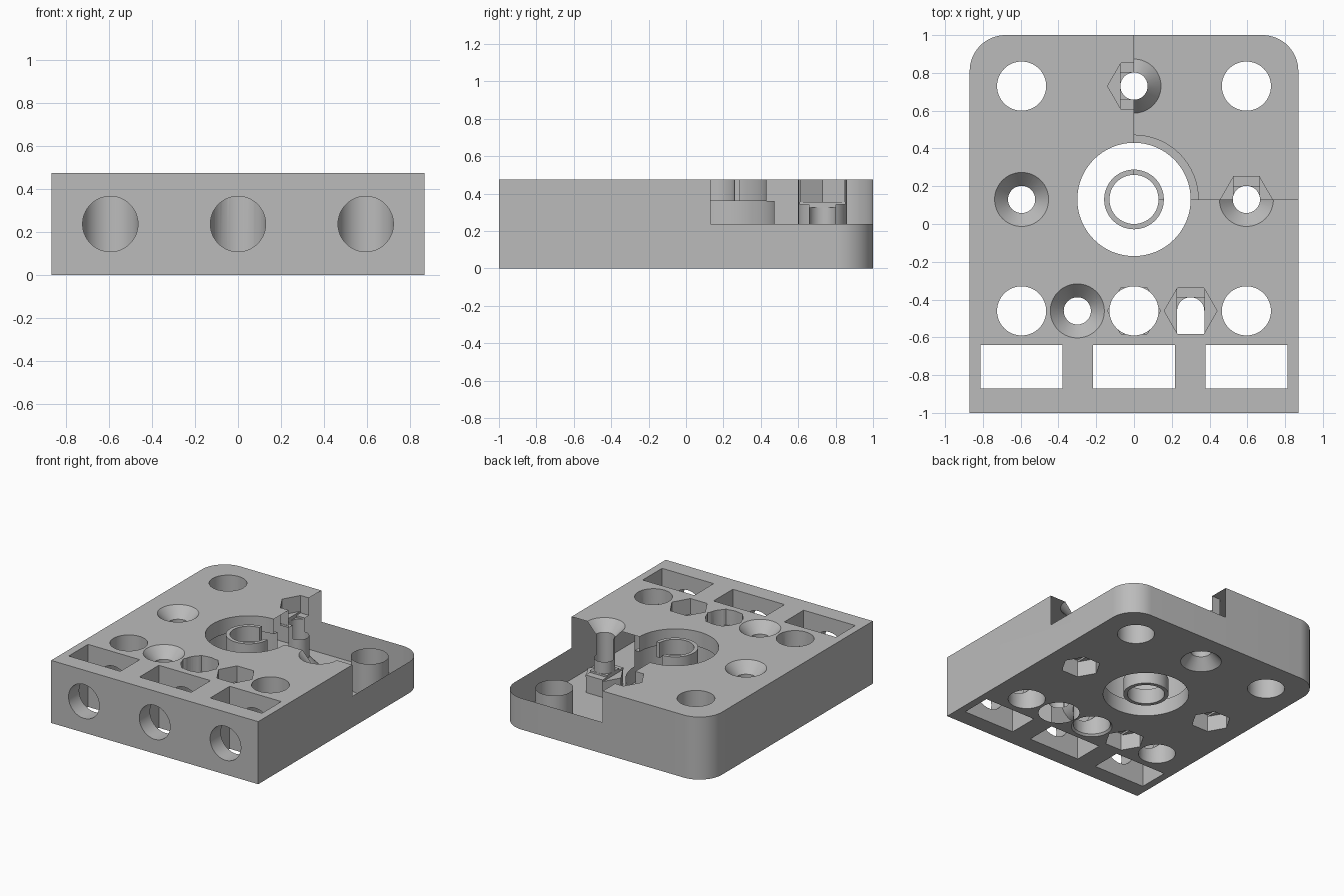
import bpy, bmesh
from math import pi, radians
from mathutils import Matrix

cube = bpy.data.objects.get("Cube")
if cube:
    bpy.data.objects.remove(cube, do_unlink=True)

H = 0.475            # plate height
MID = H / 2
HOLE, SCREW, SINK, NUT = 0.13, 0.072, 0.143, 0.14
LOW, HIGH = 0.115, 0.36   # bearing pocket levels

grey = bpy.data.materials.new("plain grey")
grey.use_nodes = True
grey.diffuse_color = (0.5, 0.5, 0.5, 1)
grey.node_tree.nodes["Principled BSDF"].inputs["Base Color"].default_value = (0.5, 0.5, 0.5, 1)


def make(name, bm):
    mesh = bpy.data.meshes.new(name)
    bm.to_mesh(mesh)
    bm.free()
    ob = bpy.data.objects.new(name, mesh)
    bpy.context.collection.objects.link(ob)
    mesh.materials.append(grey)
    return ob


def box(name, x0, x1, y0, y1, z0, z1):
    bm = bmesh.new()
    size = Matrix.Diagonal((x1 - x0, y1 - y0, z1 - z0, 1))
    place = Matrix.Translation(((x0 + x1) / 2, (y0 + y1) / 2, (z0 + z1) / 2))
    bmesh.ops.create_cube(bm, size=1, matrix=place @ size)
    return make(name, bm)


def tube(name, x, y, z0, z1, r0, r1=None, sides=64):
    bm = bmesh.new()
    bmesh.ops.create_cone(bm, cap_ends=True, segments=sides, radius1=r0,
                          radius2=r0 if r1 is None else r1, depth=z1 - z0,
                          matrix=Matrix.Translation((x, y, (z0 + z1) / 2)))
    if sides == 6:   # point the corners along x
        bmesh.ops.rotate(bm, verts=bm.verts, cent=(x, y, 0), matrix=Matrix.Rotation(pi / 2, 3, 'Z'))
    return make(name, bm)


def cut(target, cutter):
    mod = target.modifiers.new("cut", 'BOOLEAN')
    mod.operation = 'DIFFERENCE'
    mod.solver = 'EXACT'
    mod.object = cutter
    bpy.context.view_layer.objects.active = target
    bpy.ops.object.modifier_apply(modifier=mod.name)
    bpy.data.objects.remove(cutter, do_unlink=True)


def span(a, b, top):
    """Height range measured inward from the top or the bottom face."""
    return (H - b, H - a) if top else (a, b)


def screw_hole(x, y, nut_on_top):
    """Screw hole with a hex nut recess at one end and a countersink at the other."""
    cut(plate, tube("screw", x, y, -0.1, H + 0.1, SCREW))
    cut(plate, tube("nut", x, y, *span(-0.05, 0.12, nut_on_top), NUT, sides=6))
    z0, z1 = span(0.119, 0.134, nut_on_top)
    cut(plate, box("bridge", x - SCREW, x + SCREW, y - 0.124, y + 0.124, z0, z1))
    z0, z1 = span(0.133, 0.148, nut_on_top)
    cut(plate, box("square", x - SCREW, x + SCREW, y - SCREW, y + SCREW, z0, z1))
    z0, z1 = span(-0.01, 0.08, not nut_on_top)
    big, small = SINK + 0.009, SCREW - 0.001
    radii = (big, small) if nut_on_top else (small, big)
    cut(plate, tube("sink", x, y, z0, z1, *radii))


# Plate with rounded back corners
plate = box("plate", -0.87, 0.87, -1, 1, 0, H)
bm = bmesh.new()
bm.from_mesh(plate.data)
back = [e for e in bm.edges if all(v.co.y > 0.9 for v in e.verts)
        and abs(e.verts[0].co.z - e.verts[1].co.z) > 0.1]
bmesh.ops.bevel(bm, geom=back, offset=0.19, segments=16, profile=0.5, affect='EDGES')
bm.to_mesh(plate.data)
bm.free()

# Rod sockets, windows and front openings
for x in (-0.595, 0, 0.595):
    cut(plate, tube("rod", x, -0.46, -0.1, H + 0.1, HOLE))
    if x:
        cut(plate, tube("rod", x, 0.73, -0.1, H + 0.1, HOLE))
    cut(plate, box("window", x - 0.217, x + 0.217, -0.872, -0.64, -0.1, H + 0.1))
    tunnel = tube("tunnel", 0, 0, -0.32, 0.32, HOLE - 0.001)
    tunnel.data.transform(Matrix.Translation((x, -0.78, MID)) @ Matrix.Rotation(radians(90), 4, 'X'))
    cut(plate, tunnel)

# Screw holes
for x, y, top in ((-0.595, 0.13, False), (0.595, 0.13, False), (0, 0.73, True),
                  (-0.3, -0.46, False), (0.3, -0.46, True)):
    screw_hole(x, y, top)

# Nut recess and countersink sharing the middle rod socket
cut(plate, tube("nut", 0, -0.46, 0.355, H + 0.1, NUT, sides=6))
cut(plate, tube("sink", 0, -0.46, -0.01, 0.08, SINK + 0.009, SCREW))

# Bearing pocket, wider in the middle
cut(plate, tube("bore", 0, 0.13, -0.1, H + 0.1, 0.3))
cut(plate, tube("pocket", 0, 0.13, LOW, HIGH, 0.343))

# Spacer rings above and below the pocket
lower = tube("lower_spacer_ring", 0, 0.13, 0, LOW, 0.158)
upper = tube("upper_spacer_ring", 0, 0.13, HIGH, H, 0.158)
for ring in (lower, upper):
    cut(ring, tube("ring_bore", 0, 0.13, -0.1, H + 0.1, HOLE))

# Cutaway of the upper back corner
for part in (plate, upper):
    cut(part, box("cutaway", 0, 1.1, 0.13, 1.1, MID, H + 0.1))

# Smooth round walls, sharp edges elsewhere
for part in (plate, lower, upper):
    bpy.ops.object.select_all(action='DESELECT')
    part.select_set(True)
    bpy.context.view_layer.objects.active = part
    bpy.ops.object.shade_smooth_by_angle(angle=radians(25))
